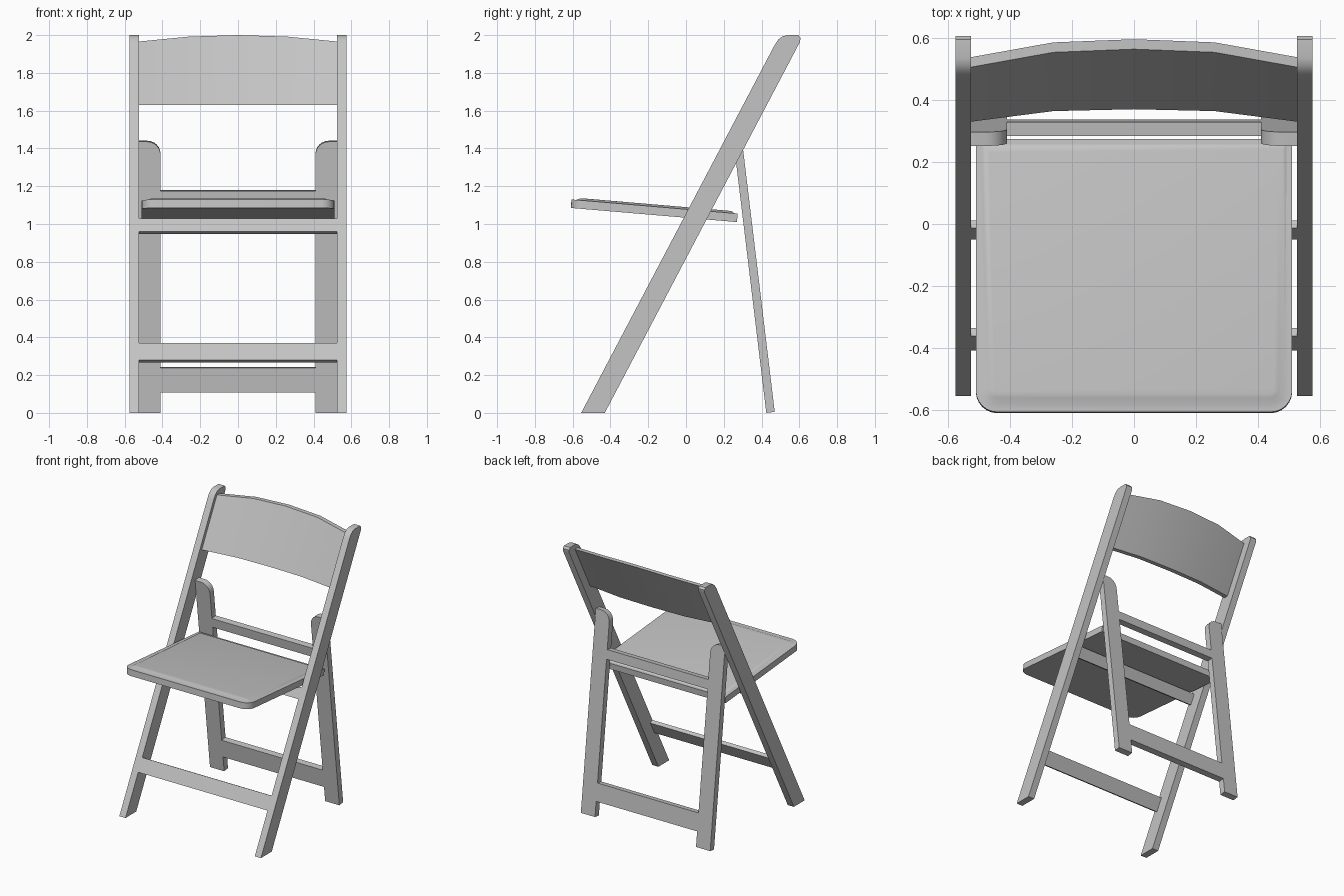
import bpy, bmesh, math
from mathutils import Vector

cube = bpy.data.objects.get("Cube")
if cube:
    bpy.data.objects.remove(cube, do_unlink=True)

grey = bpy.data.materials.new("light grey resin")
grey.use_nodes = True
COLOUR = (0.55, 0.55, 0.55, 1)
grey.diffuse_color = COLOUR
grey.node_tree.nodes["Principled BSDF"].inputs["Base Color"].default_value = COLOUR


def finish(name, bm):
    bmesh.ops.recalc_face_normals(bm, faces=bm.faces[:])
    mesh = bpy.data.meshes.new(name)
    bm.to_mesh(mesh)
    bm.free()
    mesh.materials.append(grey)
    obj = bpy.data.objects.new(name, mesh)
    bpy.context.collection.objects.link(obj)
    bpy.ops.object.select_all(action='DESELECT')
    obj.select_set(True)
    bpy.context.view_layer.objects.active = obj
    bpy.ops.object.shade_smooth_by_angle(angle=math.radians(25))
    return obj


def slab(outline, depth, place):
    """Extrude a flat outline from depth[0] to depth[1]; returns bmesh and far cap."""
    bm = bmesh.new()
    rings = [[bm.verts.new(place(u, v, w)) for u, v in outline] for w in depth]
    bm.faces.new(rings[0])
    cap = bm.faces.new(rings[1])
    n = len(outline)
    for i in range(n):
        j = (i + 1) % n
        bm.faces.new((rings[0][i], rings[0][j], rings[1][j], rings[1][i]))
    return bm, cap


def leaning(y0, z0, angle):
    """Frame whose v axis leans from vertical towards +y and w points backwards."""
    s, c = math.sin(angle), math.cos(angle)
    return lambda u, v, w: Vector((u, y0 + v * s + w * c, z0 + v * c - w * s))


def arc(cx, cy, r, a0, a1, n=6):
    steps = [math.radians(a0 + (a1 - a0) * i / n) for i in range(n + 1)]
    return [(cx + r * math.cos(a), cy + r * math.sin(a)) for a in steps]


def bar(name, half, low, high, thick, place):
    box = [(-half, low), (half, low), (half, high), (-half, high)]
    finish(name, slab(box, (0, thick), place)[0])


front_frame = leaning(-0.555, 0, math.atan(1 / 1.9))
rear_frame = leaning(0.425, 0, -0.12)

# Long side rails, each forming a front leg and a back upright
rail = [(-0.555, 0), (-0.43, 0), (0.604, 1.965), (0.606, 1.985), (0.595, 2.0),
        (0.535, 2.0), (0.51, 1.993), (0.488, 1.976), (0.468, 1.945)]
# Rear legs with a rounded inner top corner
leg = [(0.41, 0), (0.525, 0), (0.525, 1.446)] + arc(0.48, 1.376, 0.07, 90, 180)
for side, sx in (("left", 1), ("right", -1)):
    finish(side + "_side_rail",
           slab(rail, (0.525, 0.575), lambda u, v, w: (sx * w, u, v))[0])
    finish(side + "_rear_leg",
           slab(leg, (0, 0.045), lambda u, v, w: rear_frame(sx * u, v, w))[0])

# Crossbars
bar("front_lower_crossbar", 0.525, 0.316, 0.418, 0.028, front_frame)
bar("front_upper_crossbar", 0.525, 1.085, 1.164, 0.028, front_frame)
bar("rear_lower_crossbar", 0.41, 0.11, 0.24, 0.045, rear_frame)
bar("rear_upper_crossbar", 0.41, 1.115, 1.183, 0.045, rear_frame)

# Seat board with rounded front corners and a raised pad
tilt = math.atan(0.085)
ct, st = math.cos(tilt), math.sin(tilt)
outline = ([(0.51, 0.883), (-0.51, 0.883)]
           + arc(-0.44, 0.07, 0.07, 180, 270) + arc(0.44, 0.07, 0.07, 270, 360))
bm, top = slab(outline, (0, 0.045),
               lambda u, v, w: (u, -0.61 + v * ct + w * st, 1.085 - v * st + w * ct))
bmesh.ops.recalc_face_normals(bm, faces=bm.faces[:])
for width, rise in ((0.025, 0), (0.02, 0.009), (0.015, 0.002)):
    bmesh.ops.inset_region(bm, faces=[top], thickness=width, depth=rise)
finish("seat", bm)

# Backrest bowed backwards, with an arched top edge
bm = bmesh.new()
half = [(0, 0.04, 2.0), (0.26, 0.034, 1.992), (0.525, 0, 1.966)]
columns = [(-x, b, z) for x, b, z in half[:0:-1]] + half
sections = []
for x, bow, z_top in columns:
    y_low = 0.33 + bow
    y_top = y_low + (z_top - 1.63) / 1.91
    sections.append([bm.verts.new(p) for p in (
        (x, y_low, 1.63), (x, y_low + 0.032, 1.63),
        (x, y_top + 0.032, z_top), (x, y_top, z_top))])
for a, b in zip(sections, sections[1:]):
    for i in range(4):
        j = (i + 1) % 4
        bm.faces.new((a[i], a[j], b[j], b[i]))
bm.faces.new(sections[0])
bm.faces.new(sections[-1])
finish("backrest", bm)
